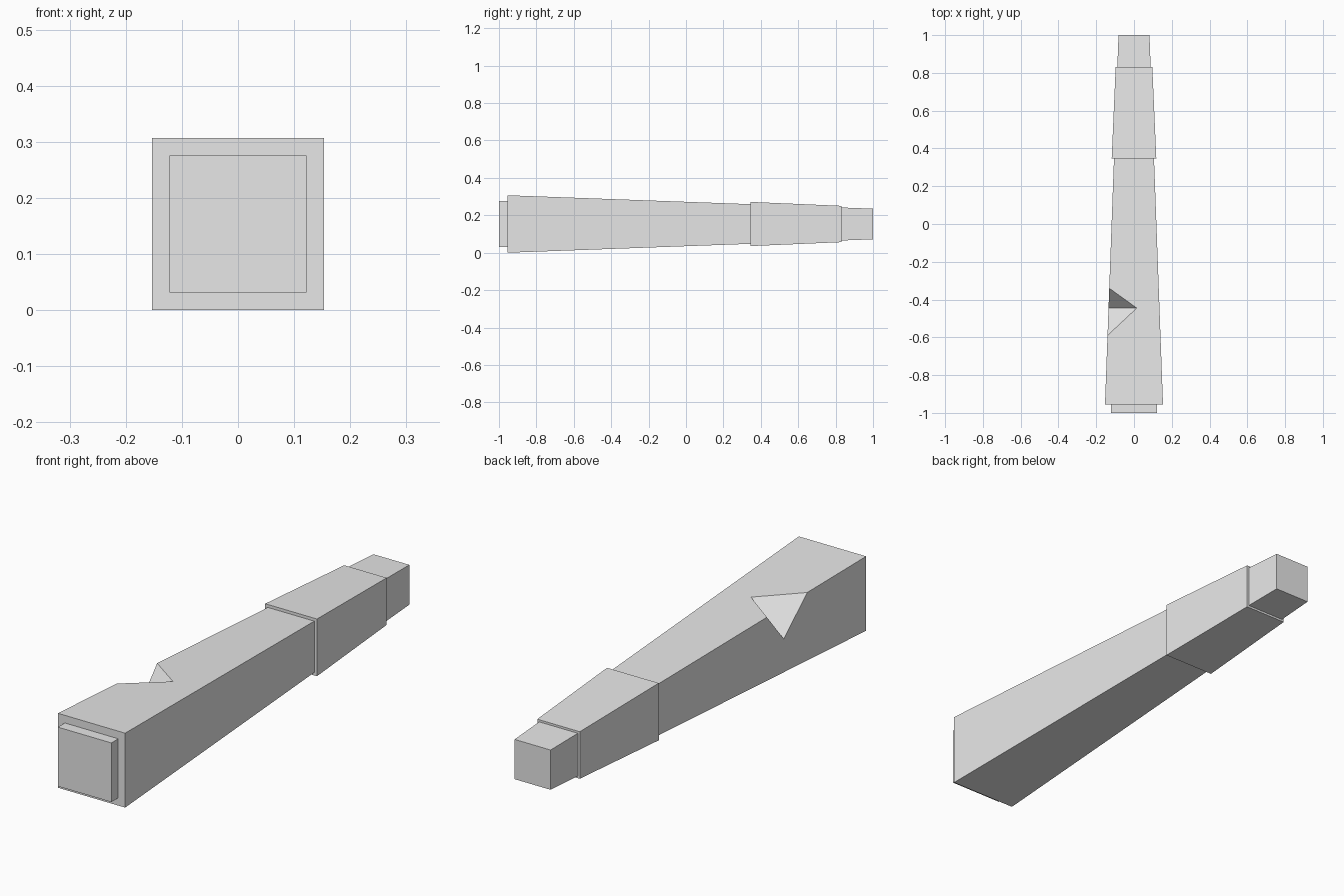
import bpy
import bmesh
from mathutils import Vector

cube = bpy.data.objects.get("Cube")
if cube:
    bpy.data.objects.remove(cube, do_unlink=True)

MID_Z = 0.1535

grey = bpy.data.materials.new("light grey")
grey.use_nodes = True
colour = (0.8, 0.8, 0.8, 1)
grey.diffuse_color = colour
grey.node_tree.nodes["Principled BSDF"].inputs["Base Color"].default_value = colour


def finish(name, bm):
    bmesh.ops.recalc_face_normals(bm, faces=bm.faces[:])
    mesh = bpy.data.meshes.new(name)
    bm.to_mesh(mesh)
    bm.free()
    mesh.materials.append(grey)
    obj = bpy.data.objects.new(name, mesh)
    bpy.context.collection.objects.link(obj)
    return obj


def tapered_block(name, y0, y1, half0, half1):
    """Square bar along y whose half width runs from half0 to half1."""
    bm = bmesh.new()
    bmesh.ops.create_cube(bm, size=2)
    for v in bm.verts:
        half, y = (half0, y0) if v.co.y < 0 else (half1, y1)
        v.co = (v.co.x * half, y, MID_Z + v.co.z * half)
    return finish(name, bm)


# Long tapered shaft, raised collar and the small plug at the thick end
FRONT, THICK, THIN = -0.955, 0.1535, 0.082
shaft = tapered_block("shaft", FRONT, 1, THICK, THIN)
tapered_block("collar", 0.346, 0.831, 0.118, 0.097)
tapered_block("end_plug", -1, FRONT + 0.01, 0.122, 0.122)


def half_at(y):
    return THICK + (THIN - THICK) * (y - FRONT) / (1 - FRONT)


# V-shaped notch across the upper right edge of the shaft
def edge_point(y):
    h = half_at(y)
    return Vector((-h, y, MID_Z + h))


notch_y = -0.445
top_point = Vector((0.015, notch_y, MID_Z + half_at(notch_y)))
side_point = Vector((-half_at(notch_y), notch_y, 0.156))
middle = (top_point + side_point) / 2
corners = [edge_point(-0.59), edge_point(-0.34), top_point, side_point]

bm = bmesh.new()
verts = [bm.verts.new(middle + (p - middle) * 1.4) for p in corners]
for skip in verts:
    bm.faces.new([v for v in verts if v is not skip])
cutter = finish("notch_cutter", bm)
cutter.hide_render = True

cut = shaft.modifiers.new("notch", "BOOLEAN")
cut.operation = "DIFFERENCE"
cut.solver = "EXACT"
cut.object = cutter
bpy.context.view_layer.objects.active = shaft
bpy.ops.object.modifier_apply(modifier=cut.name)
bpy.data.objects.remove(cutter, do_unlink=True)
